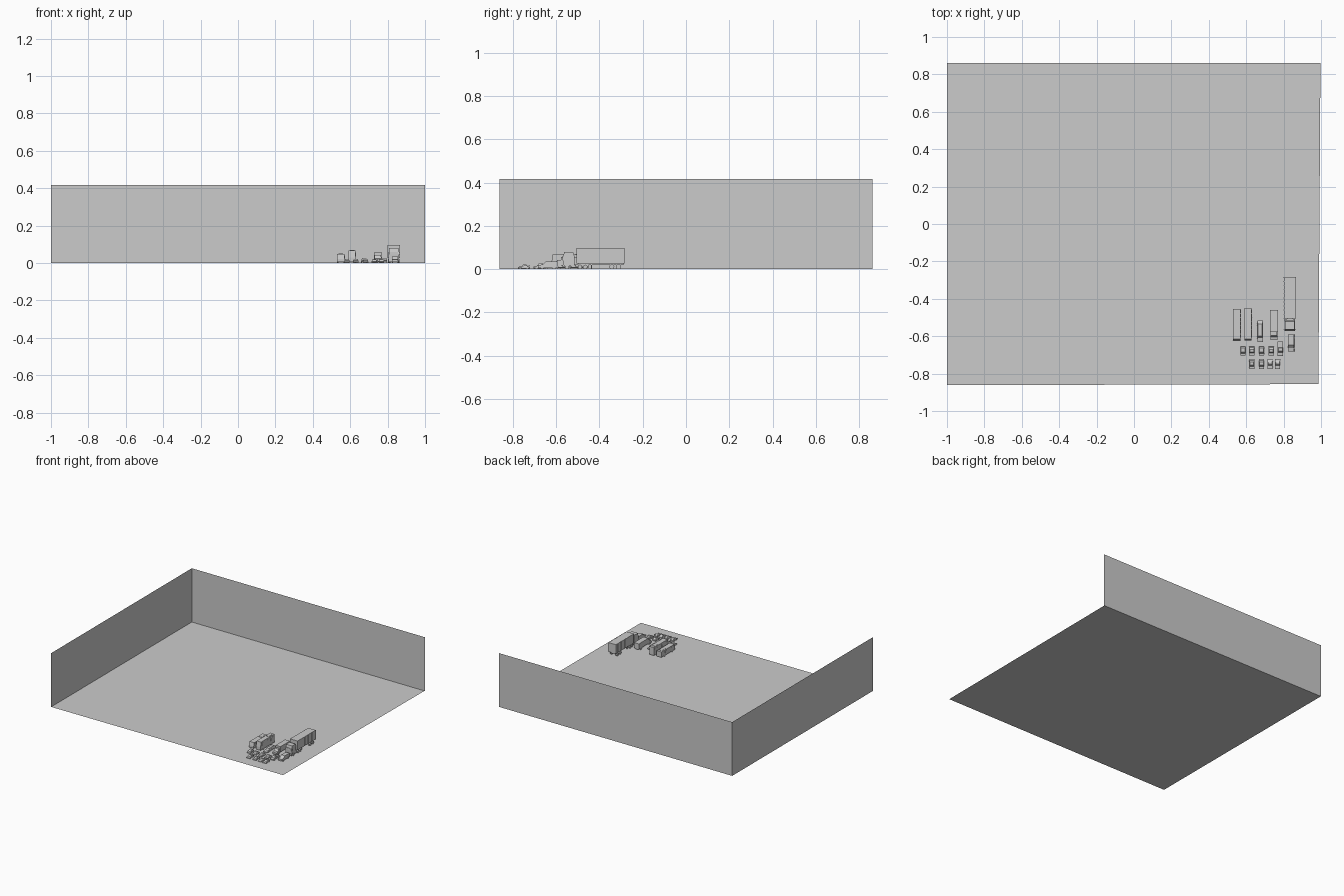
import bpy, bmesh, math
from mathutils import Matrix

if "Cube" in bpy.data.objects:
    bpy.data.objects.remove(bpy.data.objects["Cube"])


def finish(bm, name):
    bmesh.ops.recalc_face_normals(bm, faces=bm.faces)
    me = bpy.data.meshes.new(name)
    bm.to_mesh(me)
    bm.free()
    ob = bpy.data.objects.new(name, me)
    bpy.context.collection.objects.link(ob)
    return ob


def sheet(name, pts):
    bm = bmesh.new()
    bm.faces.new([bm.verts.new(p) for p in pts])
    me = bpy.data.meshes.new(name)
    bm.to_mesh(me)
    bm.free()
    bpy.context.collection.objects.link(bpy.data.objects.new(name, me))


def add_box(bm, x0, x1, y0, y1, z0, z1):
    m = Matrix.Translation(((x0 + x1) / 2, (y0 + y1) / 2, (z0 + z1) / 2))
    bmesh.ops.create_cube(bm, size=1, matrix=m @ Matrix.Diagonal((x1 - x0, y1 - y0, z1 - z0, 1)))


def box(name, *lim):
    bm = bmesh.new()
    add_box(bm, *lim)
    return finish(bm, name)


def profile(name, x, width, pts, top=None):
    """Side outline (y, z) spanned across x; the upper end narrows to width `top`."""
    top = top or width
    zs = [p[1] for p in pts]
    lo, hi = min(zs), max(zs)
    bm = bmesh.new()
    sides = []
    for s in (-1, 1):
        sides.append([bm.verts.new((x + s * (width + (top - width) * (z - lo) / (hi - lo)) / 2, y, z))
                      for y, z in pts])
    a, b = sides
    bm.faces.new(a)
    bm.faces.new(b[::-1])
    for i in range(len(a)):
        j = (i + 1) % len(a)
        bm.faces.new((a[i], b[i], b[j], a[j]))
    return finish(bm, name)


def wheels(name, x, width, ys, r, thick):
    bm = bmesh.new()
    for y in ys:
        for s in (-1, 1):
            m = Matrix.Translation((x + s * (width - thick) / 2, y, r)) @ Matrix.Rotation(math.pi / 2, 4, 'Y')
            bmesh.ops.create_cone(bm, cap_ends=True, segments=12, radius1=r, radius2=r, depth=thick, matrix=m)
    finish(bm, name)


def car(name, x, y0, y1, w, h, cabin):
    """Car facing -y; cabin gives windscreen foot, roof front, roof back, rear foot as length fractions."""
    L = y1 - y0
    belt = h * 0.58
    Y = lambda t: y0 + t * L
    profile(name + "_body", x, w, [(Y(0), h * .18), (Y(0), h * .45), (Y(.06), h * .52), (Y(cabin[0]), belt),
                                   (Y(.95), belt), (Y(1), h * .5), (Y(1), h * .18)])
    profile(name + "_cabin", x, w * .94, [(Y(cabin[0]), belt), (Y(cabin[1]), h), (Y(cabin[2]), h),
                                          (Y(cabin[3]), belt)], w * .74)
    wheels(name + "_wheels", x, w * 1.03, (Y(.2), Y(.8)), h * .2, w * .16)


# Ground and the two standing walls
sheet("floor", [(-1, -.862, 0), (.986, -.856, 0), (.997, .862, 0), (-1, .862, 0)])
sheet("back_wall", [(-1, .862, 0), (1, .862, 0), (1, .862, .417), (-1, .862, .417)])
sheet("left_wall", [(-1, -.862, 0), (-1, .862, 0), (-1, .862, .417), (-1, -.862, .417)])

# Small cars in two rows
sedan, hatch, coupe = (.28, .42, .7, .88), (.26, .42, .84, .97), (.34, .5, .66, .9)
for i, (x, cab) in enumerate(((.583, hatch), (.63, sedan), (.682, hatch), (.734, sedan))):
    car(f"middle_car_{i}", x, -.704, -.655, .028, .022, cab)
for i, (x, cab) in enumerate(((.63, sedan), (.682, sedan), (.728, coupe), (.768, coupe))):
    car(f"front_car_{i}", x, -.776, -.722, .027, .022 if i < 2 else .019, cab)
box("rear_spoiler", .754, .782, -.729, -.722, .017, .0185)

# Pickup with an open bed
px, pw = .783, .029
car("pickup", px, -.705, -.628, pw, .028, (.24, .34, .54, .58))
for s in (-1, 1):
    c = px + s * (pw / 2 - .001)
    box("pickup_bed_side", c - .001, c + .001, -.66, -.628, .014, .019)
box("pickup_tailgate", px - pw / 2, px + pw / 2, -.63, -.628, .014, .019)

# Van
vx, vw = .84, .034
profile("van_body", vx, vw, [(-.683, .006), (-.683, .018), (-.662, .022), (-.648, .035),
                             (-.592, .035), (-.590, .006)], .031)
wheels("van_wheels", vx, vw * 1.02, (-.665, -.61), .0068, .006)

# Long limousine
car("limousine", .674, -.63, -.515, .03, .027, (.2, .27, .84, .95))

# City bus and taller coach
for name, x, w, h, back in (("bus", .55, .041, .048, -.455), ("coach", .61, .039, .068, -.45)):
    f = -.622
    profile(name + "_body", x, w, [(f, .006), (f, h * .45), (f + .006, h), (back, h), (back, .006)], w * .97)
    wheels(name + "_wheels", x, w * 1.01, (f + .035, back - .04), .009, .007)
    bm = bmesh.new()
    for i in range(7):
        y = f + .014 + i * .022
        add_box(bm, x - w / 2 - .0003, x + w / 2 + .0003, y, y + .018, h * .5, h * .82)
    finish(bm, name + "_windows")
    box(name + "_roof_unit", x - w * .3, x + w * .3, back - .06, back - .02, h, h + .002)

# Box truck
bx = .748
profile("box_truck_cab", bx, .038, [(-.62, .008), (-.62, .022), (-.604, .025), (-.595, .042),
                                    (-.578, .042), (-.578, .008)], .035)
box("box_truck_box", bx - .021, bx + .021, -.577, -.46, .014, .056)
box("box_truck_frame", bx - .012, bx + .012, -.58, -.465, .007, .014)
wheels("box_truck_wheels", bx, .039, (-.6, -.49), .009, .007)

# Tractor unit
sx = .833
profile("tractor_cab", sx, .056, [(-.568, .014), (-.57, .045), (-.563, .08), (-.522, .08), (-.515, .06), (-.515, .014)], .052)
box("tractor_bumper", sx - .028, sx + .028, -.573, -.565, .007, .02)
box("tractor_windscreen", sx - .023, sx + .023, -.5705, -.566, .046, .06)
box("tractor_chassis", sx - .016, sx + .016, -.565, -.45, .012, .022)
for s in (-1, 1):
    c = sx + s * .031
    box("tractor_mirror", c - .002, c + .002, -.567, -.564, .046, .058)
    c = sx + s * .022
    box("tractor_fuel_tank", c - .006, c + .006, -.532, -.508, .009, .019)
wheels("tractor_wheels", sx, .058, (-.55, -.49, -.466), .0105, .011)

# Ribbed trailer
box("trailer_box", sx - .032, sx + .032, -.506, -.284, .027, .098)
bm = bmesh.new()
for i in range(11):
    y = -.506 + i * .0218
    add_box(bm, sx - .0335, sx + .0335, y, y + .004, .027, .098)
finish(bm, "trailer_ribs")
box("trailer_frame", sx - .02, sx + .02, -.5, -.29, .02, .027)
for s in (-1, 1):
    c = sx + s * .02
    box("trailer_landing_leg", c - .002, c + .002, -.44, -.435, .004, .022)
wheels("trailer_wheels", sx, .06, (-.343, -.312), .0115, .012)
